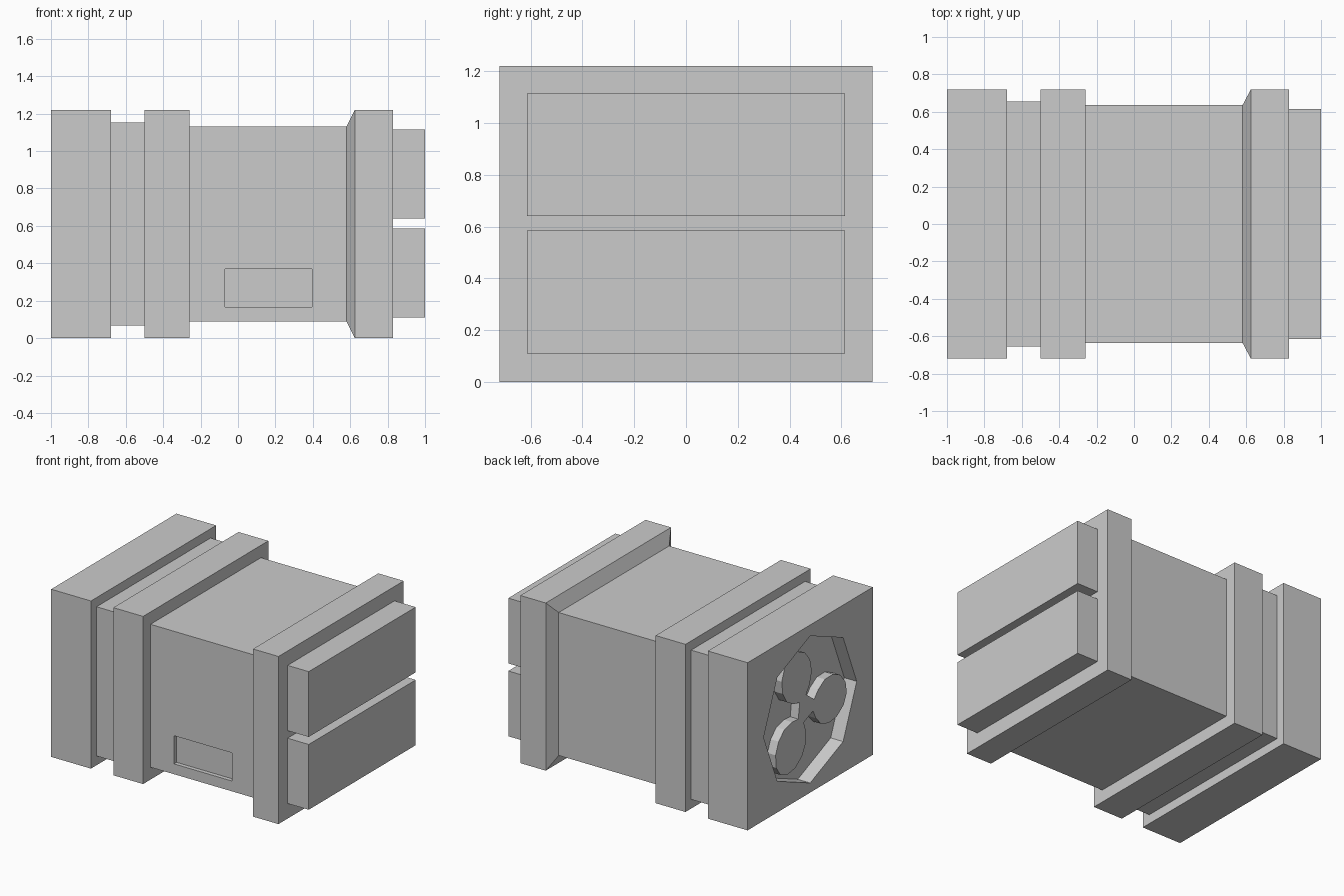
import bpy, bmesh
from math import sin, cos, radians

if "Cube" in bpy.data.objects:
    bpy.data.objects.remove(bpy.data.objects["Cube"])

MID_Z = 0.61


def loft(name, rings):
    """Skin a list of rings (lists of 3D points) and cap both ends."""
    bm = bmesh.new()
    loops = [[bm.verts.new(p) for p in ring] for ring in rings]
    n = len(loops[0])
    for a, b in zip(loops, loops[1:]):
        for i in range(n):
            j = (i + 1) % n
            bm.faces.new((a[i], a[j], b[j], b[i]))
    bm.faces.new(loops[0][::-1])
    bm.faces.new(loops[-1])
    bmesh.ops.recalc_face_normals(bm, faces=bm.faces[:])
    mesh = bpy.data.meshes.new(name)
    bm.to_mesh(mesh)
    bm.free()
    obj = bpy.data.objects.new(name, mesh)
    bpy.context.collection.objects.link(obj)
    return obj


def prism(name, outline, x0, x1):
    """Extrude a (y, z) outline along x."""
    return loft(name, [[(x, y, z) for y, z in outline] for x in (x0, x1)])


def rect(hy, z0, z1):
    return [(-hy, z0), (hy, z0), (hy, z1), (-hy, z1)]


def box(name, x, y, z):
    outline = [(y[0], z[0]), (y[1], z[0]), (y[1], z[1]), (y[0], z[1])]
    return prism(name, outline, *x)


def carve(target, cutter):
    """Cut a recess, bake the result and discard the cutter."""
    cutter.hide_render = True
    mod = target.modifiers.new("recess", 'BOOLEAN')
    mod.operation = 'DIFFERENCE'
    mod.object = cutter
    bpy.context.view_layer.objects.active = target
    bpy.ops.object.modifier_apply(modifier=mod.name)
    bpy.data.objects.remove(cutter)


# Stepped casing: (x, half width, half height) stations along its length
WIDE, GROOVE, WAIST = (0.72, 0.61), (0.655, 0.543), (0.635, 0.52)
stations = [(-1.0, WIDE), (-0.68, WIDE), (-0.68, GROOVE), (-0.5, GROOVE),
            (-0.5, WIDE), (-0.26, WIDE), (-0.26, WAIST), (0.58, WAIST),
            (0.625, WIDE), (0.83, WIDE)]
casing = loft("casing", [[(x, y, z) for y, z in rect(hy, MID_Z - hz, MID_Z + hz)]
                         for x, (hy, hz) in stations])

# Octagonal fan recess in the left end
octagon = [(0.535 * cos(radians(a)), 0.605 + 0.535 * sin(radians(a)))
           for a in range(0, 360, 45)]
carve(casing, prism("fan_recess_cutter", octagon, -1.1, -0.9))

# Shallow label recess on the front
carve(casing, box("label_recess_cutter", (-0.07, 0.395), (-0.8, -0.605), (0.165, 0.37)))

# Three-bladed fan: one blade profile (radial, sideways) repeated around the hub
half = [(0.09, 0.04), (0.13, 0.10), (0.20, 0.155), (0.29, 0.17),
        (0.38, 0.145), (0.45, 0.08)]
blade = [(r, -s) for r, s in half] + [(0.475, 0.0)] + half[::-1]
fan_outline = []
for angle in (112, 232, 352):
    c, s = cos(radians(angle)), sin(radians(angle))
    fan_outline += [(-(r * c - t * s), 0.605 + r * s + t * c) for r, t in blade]
prism("fan", fan_outline, -0.965, -0.895)

# Two raised panels on the right end
for name, z0, z1 in (("lower_end_panel", 0.11, 0.585), ("upper_end_panel", 0.64, 1.115)):
    prism(name, rect(0.615, z0, z1), 0.82, 1.0)
